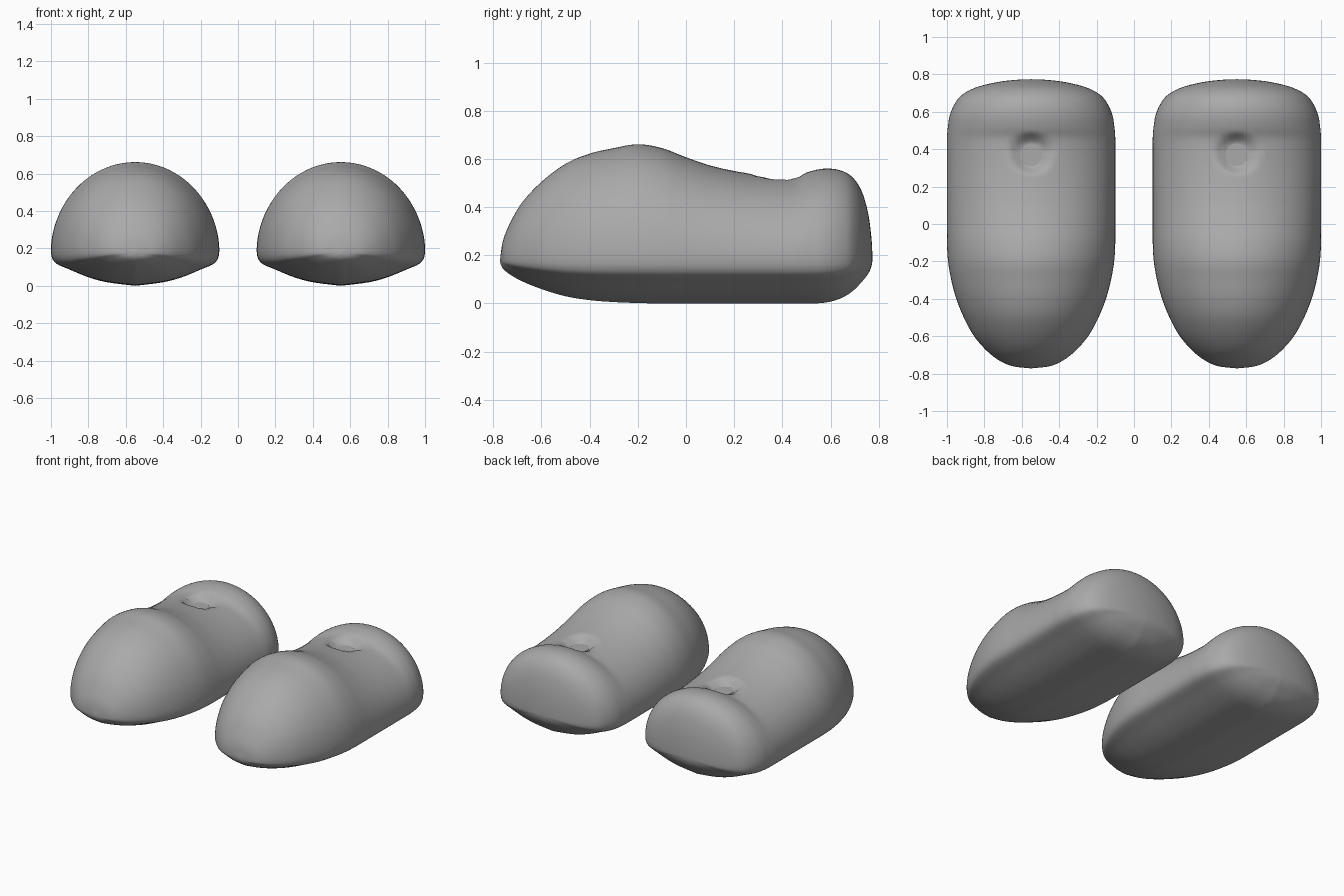
import bpy, bmesh, math

if "Cube" in bpy.data.objects:
    bpy.data.objects.remove(bpy.data.objects["Cube"])

grey = bpy.data.materials.new("plain grey")
grey.diffuse_color = (0.4, 0.4, 0.4, 1)
grey.use_nodes = True
grey.node_tree.nodes["Principled BSDF"].inputs["Base Color"].default_value = grey.diffuse_color

# Shoe stations: y, half width, top z, bottom z
ROWS = [
    (-0.772, 0.0, 0.18, 0.17), (-0.76, 0.10, 0.26, 0.145), (-0.73, 0.17, 0.335, 0.12),
    (-0.68, 0.235, 0.42, 0.092), (-0.6, 0.305, 0.505, 0.06), (-0.5, 0.36, 0.58, 0.03),
    (-0.4, 0.40, 0.622, 0.014), (-0.3, 0.427, 0.645, 0.006), (-0.2, 0.444, 0.661, 0.002),
    (-0.1, 0.45, 0.645, 0.0), (0.0, 0.45, 0.607, 0.0), (0.1, 0.45, 0.573, 0.0),
    (0.2, 0.45, 0.55, 0.0), (0.3, 0.45, 0.535, 0.0), (0.4, 0.45, 0.528, 0.0),
    (0.46, 0.45, 0.53, 0.0), (0.52, 0.445, 0.55, 0.0), (0.58, 0.435, 0.56, 0.004),
    (0.64, 0.41, 0.553, 0.02), (0.69, 0.37, 0.525, 0.05), (0.73, 0.295, 0.465, 0.09),
    (0.757, 0.19, 0.37, 0.125), (0.77, 0.09, 0.27, 0.155), (0.774, 0.0, 0.2, 0.18)]
# Underside half section: fraction of width, fraction of depth
UNDER = [(1, 0), (0.985, 0.2), (0.93, 0.37), (0.78, 0.53), (0.56, 0.75), (0.33, 0.9), (0, 1)]
HOLE_Y, HOLE_R, HOLE_Z = 0.37, 0.06, 0.485


def smooth_path(pts, n):
    """Catmull-Rom curve through the points, n steps per span."""
    out = []
    for i in range(len(pts) - 1):
        p = [pts[max(i - 1, 0)], pts[i], pts[i + 1], pts[min(i + 2, len(pts) - 1)]]
        for k in range(n):
            t = k / n
            out.append(tuple(0.5 * (2 * b + (c - a) * t + (2 * a - 5 * b + 4 * c - d) * t * t
                                    + (3 * b - a - 3 * c + d) * t ** 3)
                             for a, b, c, d in zip(*p)))
    return out + [tuple(pts[-1])]


# Unit section loop: (x fraction, height fraction; negative is underside)
top = [(math.cos(a), math.sin(a)) for a in (math.pi * i / 44 for i in range(45))]
low = [(x, -d) for x, d in smooth_path(UNDER, 4)]
section = top + [(-x, d) for x, d in low[1:]] + [(x, d) for x, d in low[-2:0:-1]]


def dimple(x, y, z):
    """Press the ankle socket into the upper surface."""
    r = math.hypot(x, y - HOLE_Y)
    reach = 0.13 if y > HOLE_Y else 0.11
    s = min(max((reach - r) / (reach - HOLE_R), 0), 1)
    s = s * s * (3 - 2 * s)
    return z + (HOLE_Z - z) * s


def make_shoe(name, cx):
    bm = bmesh.new()
    rings = []
    for y, w, t, b in smooth_path(ROWS, 6)[1:-1]:
        mid = min(0.185, (t + b) / 2 + 0.02)
        ring = []
        for u, v in section:
            x = w * u
            z = mid + v * (t - mid if v > 0 else mid - b)
            if v > 0.5:
                z = dimple(x, y, z)
            ring.append(bm.verts.new((cx + x, y, z)))
        rings.append(ring)
    n = len(section)
    for r0, r1 in zip(rings, rings[1:]):
        for i in range(n):
            bm.faces.new((r0[i], r0[(i + 1) % n], r1[(i + 1) % n], r1[i]))
    for ring, row in ((rings[0], ROWS[0]), (rings[-1], ROWS[-1])):
        tip = bm.verts.new((cx, row[0], 0.18))
        for i in range(n):
            bm.faces.new((ring[i], ring[(i + 1) % n], tip))
    bmesh.ops.recalc_face_normals(bm, faces=bm.faces)
    for f in bm.faces:
        f.smooth = True
    me = bpy.data.meshes.new(name)
    bm.to_mesh(me)
    bm.free()
    me.materials.append(grey)
    bpy.context.collection.objects.link(bpy.data.objects.new(name, me))


for side, cx in (("left", -0.55), ("right", 0.55)):
    make_shoe(side + "_shoe", cx)
    # Flat round ankle socket in the dimple
    bpy.ops.mesh.primitive_cylinder_add(vertices=32, radius=HOLE_R, depth=0.03,
                                        location=(cx, HOLE_Y, HOLE_Z - 0.01))
    disc = bpy.context.object
    disc.name = side + "_ankle_disc"
    disc.data.materials.append(grey)
